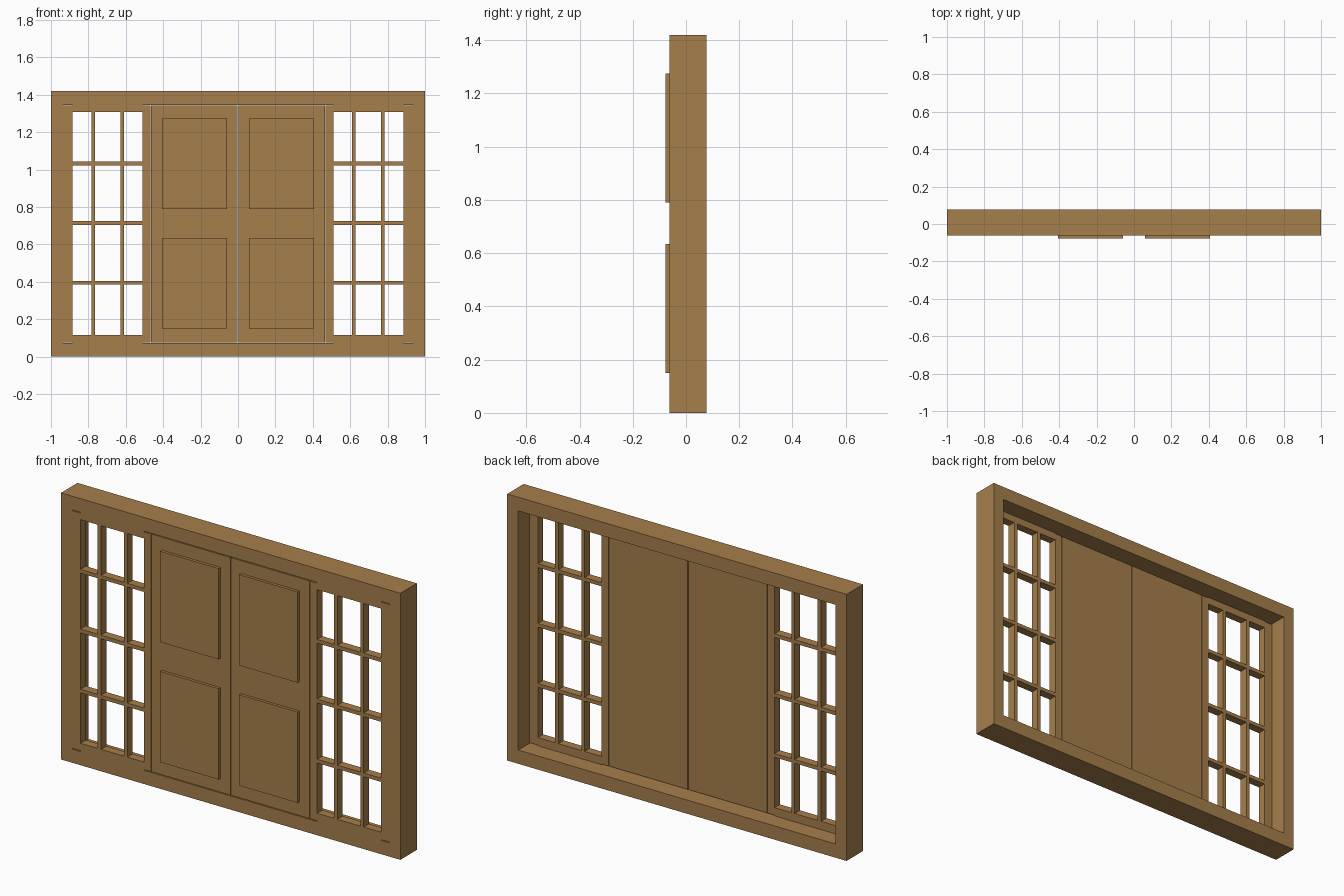
import bpy
import bmesh
from mathutils import Matrix, Vector

cube = bpy.data.objects.get("Cube")
if cube:
    bpy.data.objects.remove(cube, do_unlink=True)

wood = bpy.data.materials.new("warm brown wood")
wood.use_nodes = True
color = (0.38, 0.21, 0.07, 1)
wood.diffuse_color = color
wood.node_tree.nodes["Principled BSDF"].inputs["Base Color"].default_value = color

# Depths: wall frame, recessed-back leaf, raised panel
FRONT, BACK, LEAF_BACK, PANEL_FRONT = -0.062, 0.077, -0.017, -0.077
HEIGHT, BORDER = 1.42, 0.073
TOP = HEIGHT - BORDER
JAMB = 0.935
GAP = 0.004


def box(bm, x0, x1, y0, y1, z0, z1):
    lo, hi = Vector((x0, y0, z0)), Vector((x1, y1, z1))
    matrix = Matrix.Translation((lo + hi) / 2) @ Matrix.Diagonal((*(hi - lo), 1))
    bmesh.ops.create_cube(bm, size=1, matrix=matrix)


def finish(name, bm):
    mesh = bpy.data.meshes.new(name)
    bm.to_mesh(mesh)
    bm.free()
    mesh.materials.append(wood)
    obj = bpy.data.objects.new(name, mesh)
    bpy.context.collection.objects.link(obj)
    return obj


def ring(bm, x0, x1, z0, z1, hx0, hx1, hz0, hz1, y0, y1):
    """Rectangular frame with a rectangular hole, as one clean shell."""
    outer = [(x0, z0), (x1, z0), (x1, z1), (x0, z1)]
    inner = [(hx0, hz0), (hx1, hz0), (hx1, hz1), (hx0, hz1)]
    loops = [[bm.verts.new((x, y, z)) for x, z in pts]
             for pts, y in ((outer, y0), (inner, y0), (inner, y1), (outer, y1))]
    for a, b in zip(loops, loops[1:] + loops[:1]):
        for i in range(4):
            j = (i + 1) % 4
            bm.faces.new((a[i], a[j], b[j], b[i]))
    bmesh.ops.recalc_face_normals(bm, faces=bm.faces)


# Outer frame
bm = bmesh.new()
ring(bm, -1, 1, 0, HEIGHT, -JAMB, JAMB, BORDER, TOP, FRONT, BACK)
finish("outer_frame", bm)

for side, sign in (("left", 1), ("right", -1)):
    def mirrored(bm, x0, x1, *rest):
        box(bm, *sorted((sign * x0, sign * x1)), *rest)

    # Sidelight: stiles with a hairline gap at the ends, rails between them
    bm = bmesh.new()
    for x0, x1 in ((0.469, 0.51), (0.885, JAMB)):
        mirrored(bm, x0, x1, FRONT, LEAF_BACK, BORDER + GAP, TOP - GAP)
    for z0, z1 in ((BORDER, 0.117), (1.308, TOP)):
        mirrored(bm, 0.51, 0.885, FRONT, LEAF_BACK, z0, z1)
    finish(side + "_window_frame", bm)

    # Glazing bars
    bm = bmesh.new()
    for x in (0.619, 0.774):
        mirrored(bm, x - 0.01, x + 0.01, FRONT, LEAF_BACK, 0.117, 1.308)
    for z in (0.395, 0.715, 1.033):
        mirrored(bm, 0.51, 0.885, FRONT, LEAF_BACK, z - 0.01, z + 0.01)
    finish(side + "_window_bars", bm)

    # Door leaf
    bm = bmesh.new()
    mirrored(bm, GAP / 2, 0.465, FRONT, LEAF_BACK, BORDER + GAP, TOP - GAP)
    finish(side + "_door", bm)

    # Raised door panels
    bm = bmesh.new()
    for z in (0.15, 0.79):
        mirrored(bm, 0.06, 0.405, PANEL_FRONT, FRONT, z, z + 0.484)
    finish(side + "_door_panels", bm)
